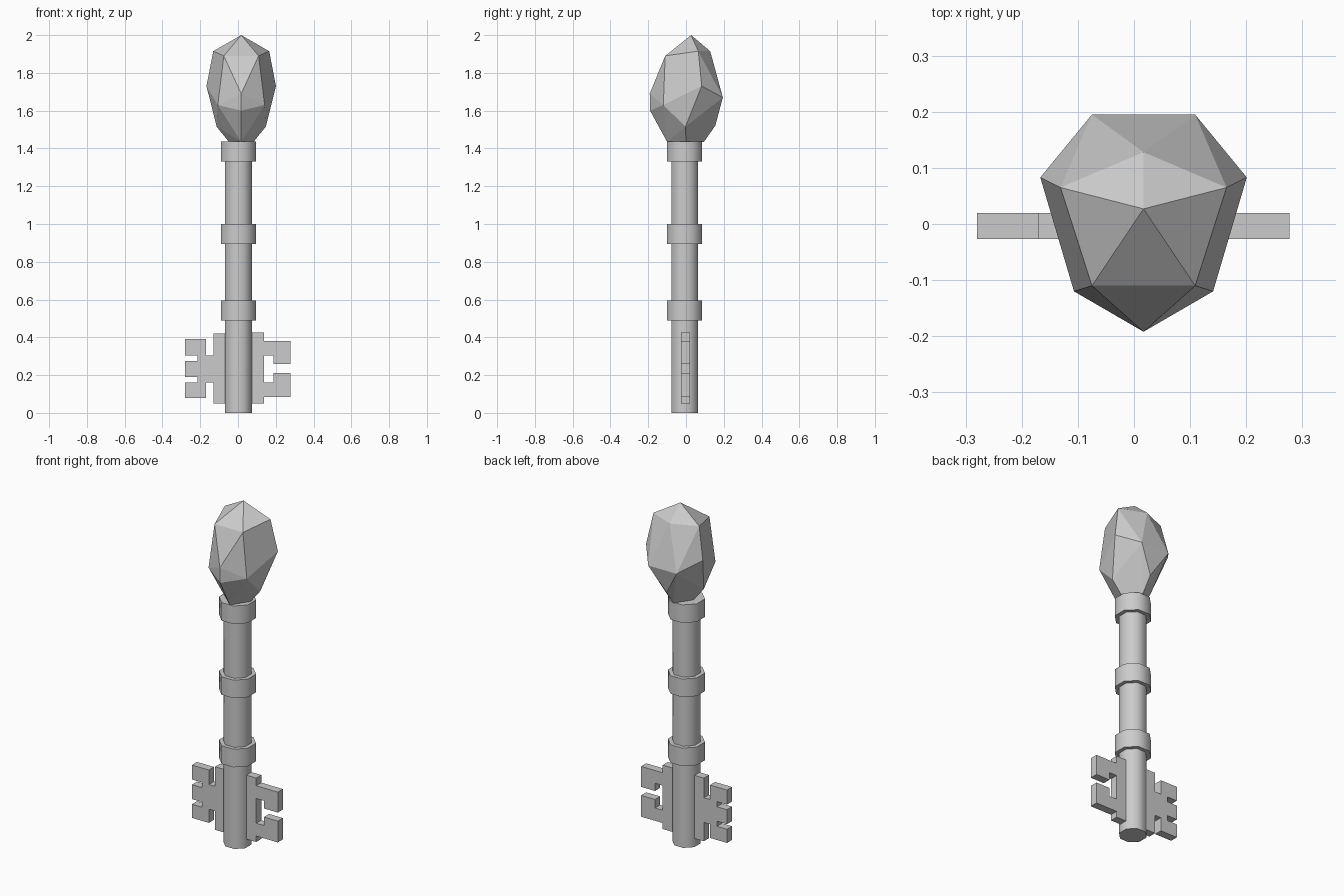
import bpy
import bmesh
from math import radians

cube = bpy.data.objects.get("Cube")
if cube:
    bpy.data.objects.remove(cube, do_unlink=True)

# Single stone grey material shared by every part
grey = bpy.data.materials.new("light grey")
grey.use_nodes = True
colour = (0.6, 0.6, 0.6, 1)
grey.diffuse_color = colour
grey.node_tree.nodes["Principled BSDF"].inputs["Base Color"].default_value = colour

AXIS_X, AXIS_Y = 0.002, -0.007


def object_from_bmesh(name, bm):
    bmesh.ops.recalc_face_normals(bm, faces=bm.faces[:])
    mesh = bpy.data.meshes.new(name)
    bm.to_mesh(mesh)
    bm.free()
    mesh.materials.append(grey)
    obj = bpy.data.objects.new(name, mesh)
    bpy.context.collection.objects.link(obj)
    return obj


def octagon_column(name, half_width, bottom, top):
    """Smooth eight-sided column with a flat side towards each axis."""
    bpy.ops.mesh.primitive_cylinder_add(
        vertices=8, radius=half_width / 0.924, depth=top - bottom,
        location=(AXIS_X, AXIS_Y, (bottom + top) / 2),
        rotation=(0, 0, radians(22.5)))
    obj = bpy.context.object
    obj.name = name
    obj.data.materials.append(grey)
    bpy.ops.object.shade_smooth_by_angle(angle=radians(50))


def key_bit(name, outline):
    """Flat toothed plate extruded from its outline in the xz plane."""
    bm = bmesh.new()
    face = bm.faces.new([bm.verts.new((x, -0.027, z)) for x, z in outline])
    extruded = bmesh.ops.extrude_face_region(bm, geom=[face])["geom"]
    verts = [v for v in extruded if isinstance(v, bmesh.types.BMVert)]
    bmesh.ops.translate(bm, verts=verts, vec=(0, 0.047, 0))
    object_from_bmesh(name, bm)


def gem(name, centre_x, middle, pairs):
    """Faceted stone: hull of centre-line points and mirrored pairs."""
    bm = bmesh.new()
    for y, z in middle:
        bm.verts.new((centre_x, y, z))
    for x, y, z in pairs:
        for side in (-1, 1):
            bm.verts.new((centre_x + side * x, y, z))
    bmesh.ops.convex_hull(bm, input=bm.verts[:])
    loose = [v for v in bm.verts if not v.link_faces]
    bmesh.ops.delete(bm, geom=loose, context="VERTS")
    bmesh.ops.dissolve_limit(bm, angle_limit=radians(4),
                             verts=bm.verts[:], edges=bm.edges[:])
    object_from_bmesh(name, bm)


# Shaft and its three collars
octagon_column("shaft", 0.071, 0, 1.42)
for name, base in (("lower", 0.49), ("middle", 0.895), ("upper", 1.33)):
    octagon_column(name + "_collar", 0.093, base, base + 0.106)

# Three-toothed bit on the right
right_edge, right_step, right_back, right_root = -0.28, -0.215, -0.17, -0.13
key_bit("right_bit", [
    (0, 0.05), (right_root, 0.05), (right_root, 0.16), (right_back, 0.16),
    (right_back, 0.08), (right_edge, 0.08), (right_edge, 0.16),
    (right_step, 0.16), (right_step, 0.19), (right_edge, 0.19),
    (right_edge, 0.275), (right_step, 0.275), (right_step, 0.305),
    (right_edge, 0.305), (right_edge, 0.39), (right_back, 0.39),
    (right_back, 0.305), (right_root, 0.305), (right_root, 0.42), (0, 0.42)])

# Two-toothed hooked bit on the left
left_edge, left_step, left_root = 0.277, 0.187, 0.137
key_bit("left_bit", [
    (0, 0.05), (left_root, 0.05), (left_root, 0.085), (left_edge, 0.085),
    (left_edge, 0.21), (left_step, 0.21), (left_step, 0.16),
    (left_root, 0.16), (left_root, 0.305), (left_step, 0.305),
    (left_step, 0.26), (left_edge, 0.26), (left_edge, 0.38),
    (left_root, 0.38), (left_root, 0.425), (0, 0.425)])

# Rough-cut gem at the top
gem("gem_head", 0.017,
    [(0.027, 2), (0.128, 1.915), (-0.192, 1.69), (-0.19, 1.6),
     (0.155, 1.52), (-0.1, 1.435), (0.095, 1.435)],
    [(0.148, 0.065, 1.915), (0.092, -0.11, 1.89), (0.184, 0.083, 1.73),
     (0.092, 0.195, 1.67), (0.124, -0.12, 1.63), (0.13, -0.003, 1.515),
     (0.065, 0, 1.435)])
